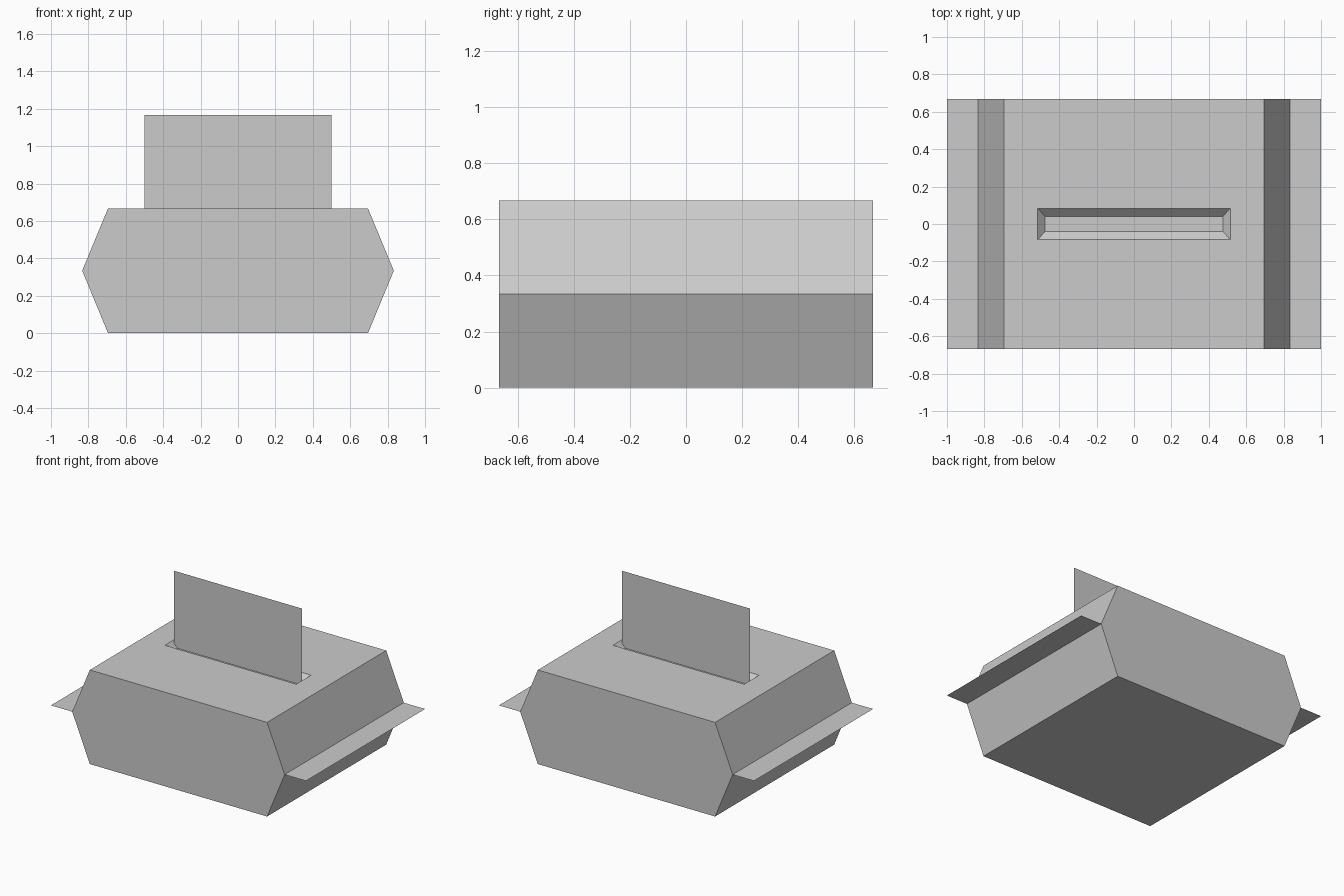
import bpy
import bmesh
from mathutils import Vector

cube = bpy.data.objects.get("Cube")
if cube:
    bpy.data.objects.remove(cube, do_unlink=True)

HALF_DEPTH = 0.667
MID_Z, TOP_Z = 0.334, 0.667
SLOT_FLOOR_Z = 0.625

grey = bpy.data.materials.new("light_grey")
grey.use_nodes = True
grey.diffuse_color = (0.6, 0.6, 0.6, 1)
grey.node_tree.nodes["Principled BSDF"].inputs["Base Color"].default_value = (0.6, 0.6, 0.6, 1)


def add_object(name, bm):
    mesh = bpy.data.meshes.new(name)
    bm.to_mesh(mesh)
    bm.free()
    mesh.materials.append(grey)
    obj = bpy.data.objects.new(name, mesh)
    bpy.context.collection.objects.link(obj)
    return obj


def add_sheet(name, corner, side_a, side_b):
    """Thin single-sided sheet spanned by two edge vectors."""
    bm = bmesh.new()
    c, a, b = Vector(corner), Vector(side_a), Vector(side_b)
    bm.faces.new([bm.verts.new(p) for p in (c, c + a, c + a + b, c + b)])
    return add_object(name, bm)


def inset_to_rectangle(face, bm, half_x, half_y, z):
    """Inset a face and fit its new corners to a rectangle."""
    bmesh.ops.inset_individual(bm, faces=[face], thickness=0.02)
    for v in face.verts:
        v.co = (half_x if v.co.x > 0 else -half_x,
                half_y if v.co.y > 0 else -half_y, z)


# Hexagonal body with a bevelled slot sunk into the top
bm = bmesh.new()
profile = [(-0.695, 0), (0.695, 0), (0.833, MID_Z),
           (0.695, TOP_Z), (-0.695, TOP_Z), (-0.833, MID_Z)]
front = bm.faces.new([bm.verts.new((x, -HALF_DEPTH, z)) for x, z in profile])
result = bmesh.ops.extrude_face_region(bm, geom=[front], use_keep_orig=True)
moved = [g for g in result["geom"] if isinstance(g, bmesh.types.BMVert)]
bmesh.ops.translate(bm, verts=moved, vec=(0, 2 * HALF_DEPTH, 0))
bmesh.ops.recalc_face_normals(bm, faces=bm.faces[:])
top = max(bm.faces, key=lambda f: f.calc_center_median().z + f.normal.z)
inset_to_rectangle(top, bm, 0.515, 0.083, TOP_Z)
inset_to_rectangle(top, bm, 0.475, 0.041, SLOT_FLOOR_Z)
add_object("body", bm)

# Upright sheet standing in the slot
add_sheet("upright_sheet", (-0.5, 0, SLOT_FLOOR_Z), (1, 0, 0), (0, 0, 1.167 - SLOT_FLOOR_Z))

# Flat flanges along the widest line of both sides
for name, side in (("left_flange", 1), ("right_flange", -1)):
    inner, outer = sorted((side * 0.833, side * 1.0))
    add_sheet(name, (inner, -HALF_DEPTH, MID_Z), (outer - inner, 0, 0), (0, 2 * HALF_DEPTH, 0))
